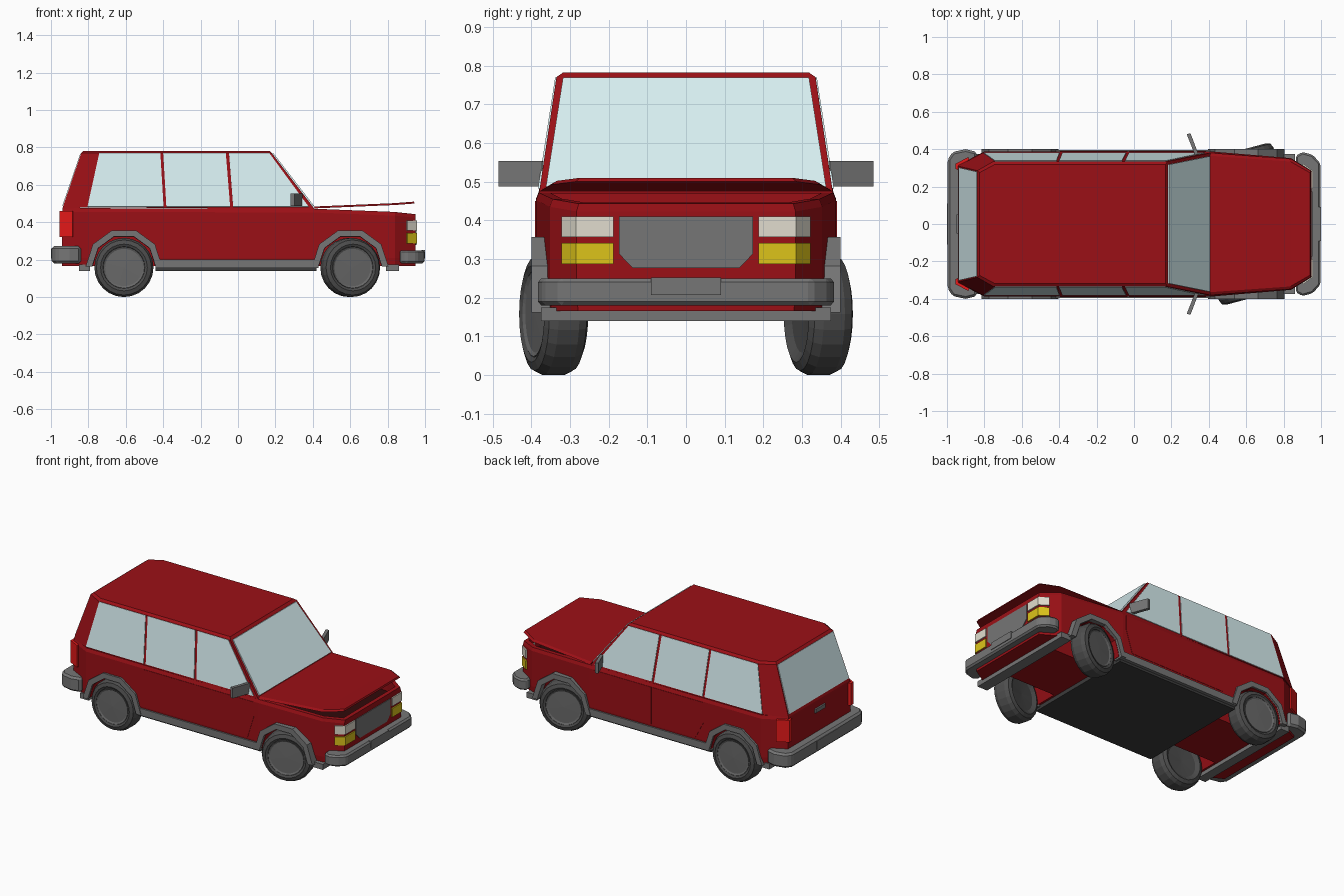
import bpy, bmesh, math
from mathutils import Vector, Matrix

if "Cube" in bpy.data.objects:
    bpy.data.objects.remove(bpy.data.objects["Cube"])


def mat(name, r, g, b):
    m = bpy.data.materials.new(name)
    m.diffuse_color = (r, g, b, 1)
    m.use_nodes = True
    m.node_tree.nodes["Principled BSDF"].inputs["Base Color"].default_value = m.diffuse_color
    return m


RED = mat("red_paint", .33, .005, .008)
GLASS = mat("glass", .68, .86, .88)
GREY = mat("grey_trim", .18, .18, .18)
DARK = mat("dark_underside", .045, .045, .045)
TYRE = mat("tyre_rubber", .075, .075, .075)
RIM = mat("rim", .14, .14, .14)
WHITE = mat("white_lamp", .75, .72, .62)
YELLOW = mat("yellow_lamp", .72, .55, .01)
LAMP = mat("red_lamp", .8, .01, .01)
BAY = mat("dark_bay", .03, .003, .003)


def finish(name, bm, m):
    bmesh.ops.recalc_face_normals(bm, faces=bm.faces)
    me = bpy.data.meshes.new(name)
    bm.to_mesh(me)
    bm.free()
    ob = bpy.data.objects.new(name, me)
    bpy.context.collection.objects.link(ob)
    if m:
        me.materials.append(m)
    return ob


def prism(name, pts, vec, m, mirror=False):
    """Polygon pushed along a vector, optionally repeated on the other side."""
    bm = bmesh.new()
    for s in ((1, -1) if mirror else (1,)):
        a = [bm.verts.new((x, y * s, z)) for x, y, z in pts]
        b = [bm.verts.new((x + vec[0], (y + vec[1]) * s, z + vec[2])) for x, y, z in pts]
        bm.faces.new(a)
        bm.faces.new(b)
        for i in range(len(a)):
            j = (i + 1) % len(a)
            bm.faces.new((a[i], a[j], b[j], b[i]))
    return finish(name, bm, m)


def plan(name, half, z0, z1, m):
    """Symmetric outline seen from above, given by its +y half."""
    ring = half + [(x, -y) for x, y in reversed(half)]
    return prism(name, [(x, y, z0) for x, y in ring], (0, 0, z1 - z0), m)


def shell(name, rings, m):
    """Stack of symmetric rings, each given by its +y half, capped with cross strips."""
    bm = bmesh.new()
    vs = [[bm.verts.new(p) for p in h + [(x, -y, z) for x, y, z in reversed(h)]] for h in rings]
    n = len(vs[0])
    for a, b in zip(vs, vs[1:]):
        for i in range(n):
            j = (i + 1) % n
            bm.faces.new((a[i], a[j], b[j], b[i]))
    for r in (vs[0], vs[-1]):
        for i in range(n // 2 - 1):
            bm.faces.new((r[i], r[i + 1], r[n - 2 - i], r[n - 1 - i]))
    return finish(name, bm, m)


def box(name, x0, x1, y0, y1, z0, z1, m, mirror=False):
    return prism(name, [(x0, y0, z0), (x1, y0, z0), (x1, y1, z0), (x0, y1, z0)],
                 (0, 0, z1 - z0), m, mirror)


def bevel(ob, w):
    b = ob.modifiers.new("bevel", 'BEVEL')
    b.width = w
    b.segments = 1
    b.limit_method = 'ANGLE'


def cut(ob, cutter):
    cutter.hide_render = True
    cutter.hide_viewport = True
    c = ob.modifiers.new("cut", 'BOOLEAN')
    c.operation = 'DIFFERENCE'
    c.solver = 'EXACT'
    c.object = cutter


# lower body with engine bay and wheel wells
outline = [(-.94, .315, .475), (-.80, .388, .475), (.41, .388, .472), (.84, .352, .455), (.95, .283, .443)]
body = shell("body", [[(x, y * .985, .165) for x, y, z in outline],
                      [(x, y, .21) for x, y, z in outline],
                      [(x, y, z - .02) for x, y, z in outline],
                      [(x * .998, y * .98, z) for x, y, z in outline]], RED)
cut(body, plan("bay_cutter", [(.45, .35), (.83, .32), (.925, .26)], .36, .6, BAY))
plan("engine_bay_floor", [(.452, .345), (.83, .315), (.92, .255)], .35, .37, BAY)

WHEELS = ((-.61, 0), (.60, 15))
ANG = [math.radians(36 * i) for i in range(6)]


def arc(cx, r):
    return [(cx + r * math.cos(a), .162 + r * math.sin(a)) for a in ANG]


for (cx, _), end in zip(WHEELS, ("rear", "front")):
    well = [(cx + .168, .1)] + arc(cx, .168) + [(cx - .168, .1)]
    cut(body, prism(end + "_well_cutter", [(x, .2, z) for x, z in well], (0, .3, 0), DARK, True))
    # wheel arch flares
    band = arc(cx, .205) + arc(cx, .170)[::-1]
    prism(end + "_arch_flares", [(x, .34, z) for x, z in band], (0, .06, 0), GREY, True)

# raised bonnet
hood = [(.41, .38, .474), (.84, .348, .492), (.945, .285, .500)]
shell("bonnet", [hood, [(x - .004, y * .96, z + .010) for x, y, z in hood]], RED)

# cabin
shell("cabin", [[(-.94, .31, .47), (-.81, .38, .48), (.41, .38, .47)],
                [(-.838, .285, .77), (-.75, .335, .77), (.18, .335, .77)],
                [(-.825, .275, .782), (-.745, .318, .782), (.168, .318, .782)]], RED)


# windows lying on the cabin planes
def lean(z, low, high):
    return low + (high - low) * (z - .48) / .29


SIDE = {"rear": [(-.805, .482), (-.742, .768), (-.415, .768), (-.398, .482)],
        "middle": [(-.383, .482), (-.400, .768), (-.065, .768), (-.042, .482)],
        "front": [(-.026, .482), (-.048, .768), (.168, .768), (.378, .482)]}
for k, pts in SIDE.items():
    prism(k + "_side_windows", [(x, lean(z, .376, .331), z) for x, z in pts], (0, .007, .001), GLASS, True)
for name, low, high, ys, dx in (("windscreen", .402, .178, (.362, .318), .008),
                                ("rear_window", -.933, -.833, (.302, .28), -.008)):
    pts = [(-ys[0], .485), (ys[0], .485), (ys[1], .766), (-ys[1], .766)]
    prism(name, [(lean(z, low, high), y, z) for y, z in pts], (dx, 0, .003), GLASS)

# door panels, slightly proud of the body side
for name, pts in (("front_doors", [(-.027, .45), (.385, .45), (.385, .36), (.34, .215), (-.027, .215)]),
                  ("rear_doors", [(-.395, .45), (-.035, .45), (-.035, .215), (-.34, .215), (-.395, .32)])):
    prism(name, [(x, .38, z) for x, z in pts], (0, .010, 0), RED, True)

# sills and underside
box("sills", -.44, .43, .34, .396, .155, .2, GREY, True)
box("floor", -.44, .42, -.375, .375, .14, .17, DARK)
box("rear_valance", -.85, -.79, -.375, .375, .14, .175, GREY)
box("front_valance", .79, .86, -.375, .375, .14, .175, GREY)

# bumpers and plates
bevel(plan("front_bumper", [(.865, .365), (.90, .385), (.955, .37), (.996, .325)], .18, .25, GREY), .01)
bevel(plan("rear_bumper", [(-.996, .345), (-.97, .385), (-.90, .40), (-.84, .385)], .18, .272, GREY), .012)
box("front_plate", .98, 1.0, -.09, .09, .207, .252, GREY)
box("rear_plate", -1.0, -.98, -.11, .11, .205, .26, GREY)
box("tailgate_handle", -.95, -.93, -.05, .05, .40, .425, GREY)

# grille
prism("grille", [(.94, y, z) for y, z in ((-.173, .41), (.173, .41), (.173, .313), (.138, .277),
                                          (-.138, .277), (-.173, .313))], (.014, 0, 0), GREY)


# lamps wrapping round the corners
def lamp(name, pts, z0, z1, m):
    prism(name, [(x, y, z0) for x, y in pts], (0, 0, z1 - z0), m, True)


corner = [(.93, .187), (.958, .187), (.958, .284), (.905, .322), (.89, .30)]
lamp("headlamps", corner, .357, .41, WHITE)
lamp("indicators", corner, .287, .342, YELLOW)
lamp("tail_lamps", [(-.93, .285), (-.955, .295), (-.955, .322), (-.885, .358), (-.88, .33)], .32, .46, LAMP)

# door mirrors
lamp("mirrors", [(.325, .37), (.345, .372), (.302, .485), (.282, .48)], .488, .554, GREY)


# wheels, the front pair steered
def lathe(name, profile, m, place, n=24):
    bm = bmesh.new()
    vs = [bm.verts.new((r, y, 0)) for r, y in profile]
    es = [bm.edges.new(e) for e in zip(vs, vs[1:])]
    bmesh.ops.spin(bm, geom=vs + es, axis=(0, 1, 0), cent=(0, 0, 0), steps=n, angle=math.tau)
    bmesh.ops.remove_doubles(bm, verts=bm.verts, dist=1e-4)
    bmesh.ops.transform(bm, matrix=place, verts=bm.verts)
    ob = finish(name, bm, m)
    return ob


for (cx, steer), end in zip(WHEELS, ("rear", "front")):
    for s, side in ((1, "left"), (-1, "right")):
        place = (Matrix.Translation((cx, s * .343, .158)) @ Matrix.Rotation(math.radians(steer), 4, 'Z')
                 @ Matrix.Rotation(0 if s > 0 else math.pi, 4, 'Z'))
        lathe(f"{end}_{side}_tyre", [(0, -.04), (.10, -.045), (.125, -.06), (.147, -.05), (.158, -.028),
                                     (.158, .028), (.147, .05), (.125, .058), (.112, .052),
                                     (.108, .04), (0, .04)], TYRE, place)
        lathe(f"{end}_{side}_rim", [(0, .03), (.112, .03), (.110, .053), (.10, .048), (0, .05)], RIM, place)
